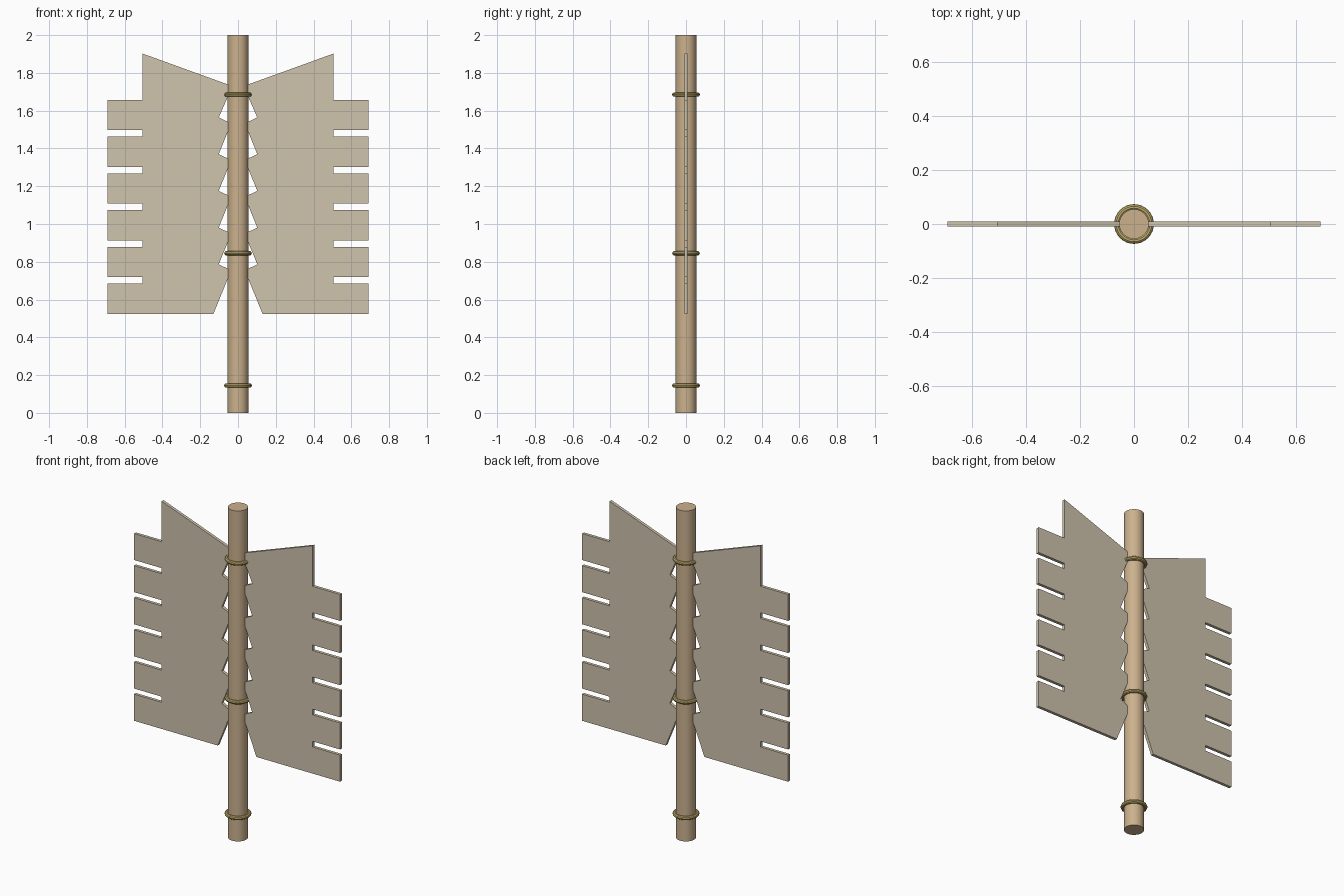
import bpy, bmesh
from mathutils import Vector

if "Cube" in bpy.data.objects:
    bpy.data.objects.remove(bpy.data.objects["Cube"])


def material(name, rgb):
    m = bpy.data.materials.new(name)
    m.diffuse_color = (*rgb, 1)
    m.use_nodes = True
    m.node_tree.nodes["Principled BSDF"].inputs["Base Color"].default_value = m.diffuse_color
    return m


wood = material("wood", (0.60, 0.44, 0.27))
feather = material("feather", (0.62, 0.55, 0.42))
brass = material("brass", (0.55, 0.43, 0.15))


def smooth(obj):
    bpy.ops.object.shade_smooth_by_angle(angle=0.6)


# Shaft
bpy.ops.mesh.primitive_cylinder_add(vertices=24, radius=0.055, depth=2, location=(0, 0, 1))
shaft = bpy.context.object
shaft.name = "shaft"
shaft.data.materials.append(wood)
smooth(shaft)

# Binding rings
for i, z in enumerate((0.145, 0.845, 1.685)):
    bpy.ops.mesh.primitive_torus_add(major_segments=32, minor_segments=10,
                                     major_radius=0.062, minor_radius=0.0115,
                                     location=(0, 0, z))
    ring = bpy.context.object
    ring.name = f"binding_ring_{i + 1}"
    ring.data.materials.append(brass)
    smooth(ring)

# Vane outline: sloping top, slotted outer edge, barbed inner edge
OUT, SLOT, PITCH = 0.69, 0.505, 0.1945
outline = [(0.035, 1.732), (SLOT, 1.902), (SLOT, 1.657)]
for i in range(5):
    hi = 1.497 - i * PITCH
    lo = hi - 0.034
    outline += [(OUT, 1.657 if i == 0 else hi + PITCH - 0.034),
                (OUT, hi), (SLOT, hi), (SLOT, lo)]
outline += [(OUT, outline[-1][1]), (OUT, 0.524), (0.13, 0.524)]
for i in reversed(range(5)):
    tip = 1.564 - i * PITCH
    outline += [(0.036, tip - 0.031), (0.102, tip)]
outline.append((0.035, 1.716))


def vane(name, side, half=0.009):
    bm = bmesh.new()
    face = bm.faces.new([bm.verts.new((side * x, -half, z)) for x, z in outline])
    new = bmesh.ops.extrude_face_region(bm, geom=[face])["geom"]
    bmesh.ops.translate(bm, vec=Vector((0, 2 * half, 0)),
                        verts=[v for v in new if isinstance(v, bmesh.types.BMVert)])
    bmesh.ops.recalc_face_normals(bm, faces=bm.faces[:])
    mesh = bpy.data.meshes.new(name)
    bm.to_mesh(mesh)
    bm.free()
    mesh.materials.append(feather)
    bpy.context.collection.objects.link(bpy.data.objects.new(name, mesh))


vane("right_vane", 1)
vane("left_vane", -1)
